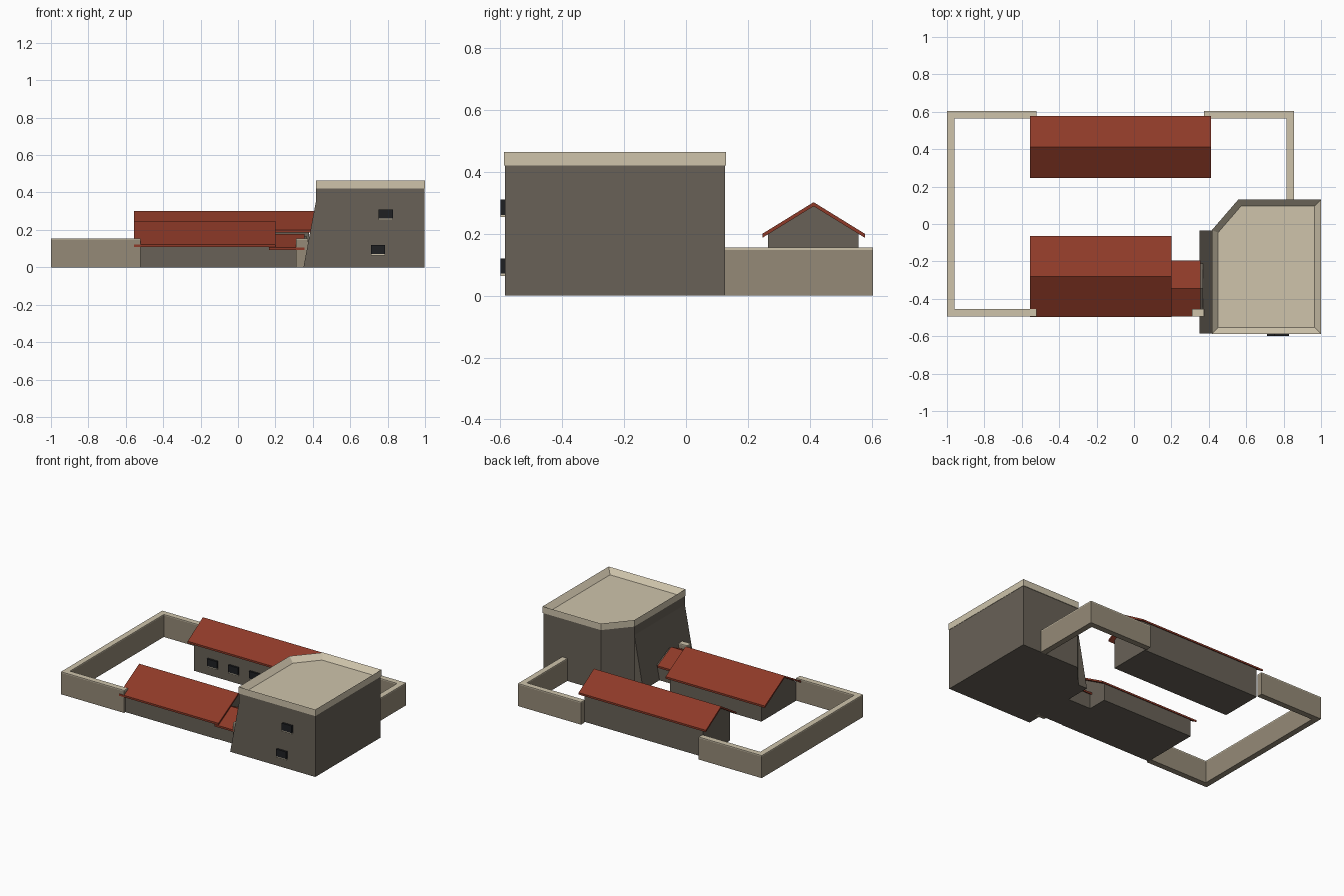
import bpy, bmesh
from mathutils import Vector

if "Cube" in bpy.data.objects:
    bpy.data.objects.remove(bpy.data.objects["Cube"], do_unlink=True)


def material(name, rgb):
    m = bpy.data.materials.new(name)
    m.use_nodes = True
    m.diffuse_color = (*rgb, 1)
    m.node_tree.nodes["Principled BSDF"].inputs["Base Color"].default_value = (*rgb, 1)
    return m


CREAM = material("pale plaster", (0.62, 0.55, 0.41))
WALL = material("sandy wall", (0.30, 0.255, 0.185))
STONE = material("grey stone", (0.138, 0.12, 0.095))
TILE = material("red tile", (0.27, 0.042, 0.021))
GLASS = material("dark glass", (0.013, 0.014, 0.016))


def prism(name, points, depth, mat, inset=0, sink=0):
    """Extrude a polygon along depth; optionally inset and sink the end cap."""
    bm = bmesh.new()
    base = bm.faces.new([bm.verts.new(p) for p in points])
    ext = bmesh.ops.extrude_face_region(bm, geom=[base], use_keep_orig=True)
    bmesh.ops.translate(bm, vec=depth,
                        verts=[v for v in ext["geom"] if isinstance(v, bmesh.types.BMVert)])
    bmesh.ops.recalc_face_normals(bm, faces=bm.faces)
    if inset:
        cap = [f for f in bm.faces if f.normal.dot(Vector(depth).normalized()) > 0.9]
        bmesh.ops.inset_region(bm, faces=cap, thickness=inset, use_even_offset=True)
        bmesh.ops.translate(bm, vec=(0, 0, -sink), verts=cap[0].verts)
    mesh = bpy.data.meshes.new(name)
    bm.to_mesh(mesh)
    bm.free()
    mesh.materials.append(mat)
    obj = bpy.data.objects.new(name, mesh)
    bpy.context.scene.collection.objects.link(obj)
    return obj


def box(name, x0, x1, y0, y1, z0, z1, mat):
    return prism(name, [(x0, y0, z0), (x1, y0, z0), (x1, y1, z0), (x0, y1, z0)],
                 (0, 0, z1 - z0), mat)


def window(name, x, z, y):
    """Dark pane with a pale sill on a front-facing wall at y."""
    box(name + "_pane", x - 0.038, x + 0.038, y - 0.014, y, z - 0.023, z + 0.026, GLASS)
    box(name + "_sill", x - 0.038, x + 0.038, y - 0.014, y, z - 0.03, z - 0.023, CREAM)


def house(name, walls, roof, eave, ridge):
    """Gabled block with an overhanging thin roof, ridge along x."""
    wx0, wx1, wy0, wy1 = walls
    rx0, rx1, ry0, ry1 = roof
    mid, t = (ry0 + ry1) / 2, 0.013
    slope = (ridge - eave) / (ry1 - mid)
    top = ridge - t
    side = top - slope * (wy1 - mid)
    prism(name + "_walls", [(wx0, wy0, 0), (wx0, wy1, 0), (wx0, wy1, side),
                            (wx0, mid, top), (wx0, wy0, side)], (wx1 - wx0, 0, 0), STONE)
    prism(name + "_roof", [(rx0, ry0, eave), (rx0, mid, ridge), (rx0, ry1, eave),
                           (rx0, ry1, eave - t), (rx0, mid, top), (rx0, ry0, eave - t)],
          (rx1 - rx0, 0, 0), TILE)


# Tower with a cut corner, a battered flank and a sunken roof terrace
plan = [(0.418, -0.585), (0.998, -0.585), (0.998, 0.126), (0.56, 0.126), (0.418, -0.035)]
prism("tower_body", [(x, y, 0) for x, y in plan], (0, 0, 0.42), STONE)
prism("tower_batter", [(0.35, -0.585, 0), (0.42, -0.585, 0), (0.42, -0.585, 0.37)],
      (0, 0.55, 0), STONE)
rim = [(0.416, -0.588), (1.0, -0.588), (1.0, 0.13), (0.557, 0.13), (0.416, -0.033)]
prism("tower_parapet", [(x, y, 0.42) for x, y in rim], (0, 0, 0.045), CREAM, 0.034, 0.035)
window("tower_upper_window", 0.79, 0.284, -0.585)
window("tower_lower_window", 0.748, 0.094, -0.585)

# Gabled buildings
house("back_house", (-0.52, 0.38, 0.265, 0.558), (-0.556, 0.412, 0.247, 0.578), 0.2, 0.302)
house("front_house", (-0.52, 0.175, -0.48, -0.077), (-0.556, 0.2, -0.497, -0.063), 0.122, 0.247)
house("annex", (0.17, 0.37, -0.477, -0.212), (0.166, 0.355, -0.495, -0.195), 0.105, 0.178)
for i in range(5):
    window("back_house_window_%d" % (i + 1), -0.375 + 0.16 * i, 0.09, 0.265)

# Courtyard walls with thin copings
segments = {
    "front_wall": (-1, -0.52, -0.495, -0.455),
    "right_side_wall": (-1, -0.96, -0.455, 0.565),
    "back_right_wall": (-1, -0.52, 0.565, 0.605),
    "back_left_wall": (0.375, 0.855, 0.565, 0.605),
    "left_side_wall": (0.815, 0.855, 0.12, 0.565),
    "gate_stub": (0.31, 0.375, -0.495, -0.455),
}
for name, (x0, x1, y0, y1) in segments.items():
    box(name, x0, x1, y0, y1, 0, 0.148, WALL)
    box(name + "_coping", x0, x1, y0, y1, 0.148, 0.155, CREAM)
